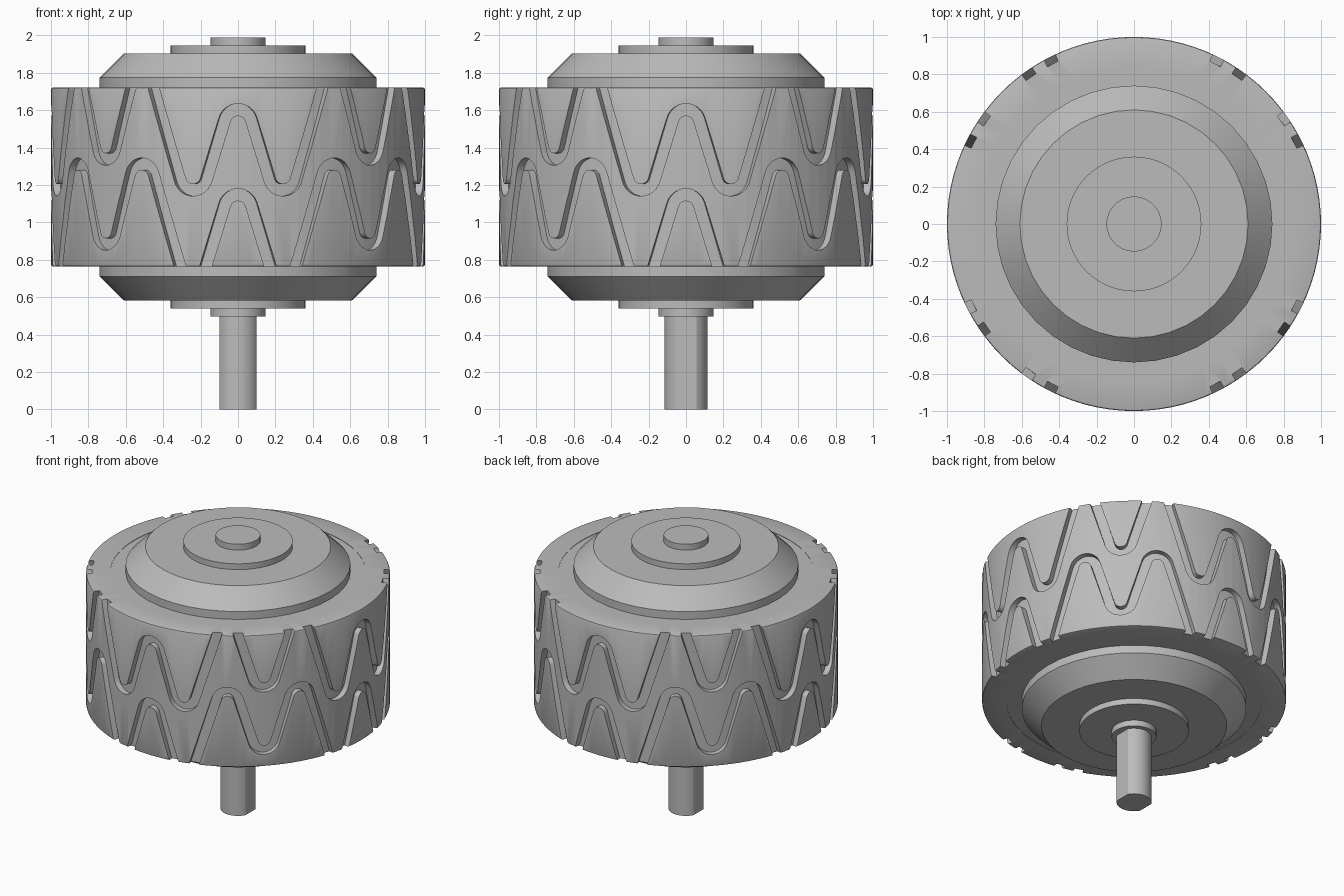
import bpy, bmesh, math
from mathutils import Vector

cube = bpy.data.objects.get("Cube")
if cube:
    bpy.data.objects.remove(cube, do_unlink=True)

MID = 1.243          # height of the wheel's middle plane
HALF = 0.478         # half width of the tread
TOP = MID + HALF

grey = bpy.data.materials.new("plain grey")
grey.use_nodes = True
grey.diffuse_color = (0.5, 0.5, 0.5, 1)
bsdf = next(n for n in grey.node_tree.nodes if n.type == 'BSDF_PRINCIPLED')
bsdf.inputs["Base Color"].default_value = grey.diffuse_color


def make_object(name, bm):
    bmesh.ops.recalc_face_normals(bm, faces=bm.faces)
    mesh = bpy.data.meshes.new(name)
    bm.to_mesh(mesh)
    bm.free()
    mesh.materials.append(grey)
    obj = bpy.data.objects.new(name, mesh)
    bpy.context.collection.objects.link(obj)
    return obj


def smooth(obj):
    bpy.ops.object.select_all(action='DESELECT')
    obj.select_set(True)
    bpy.context.view_layer.objects.active = obj
    bpy.ops.object.shade_smooth_by_angle(angle=math.radians(25))


def lathe(name, upper, sides, ring=False):
    """Spin an upper half profile of (radius, height over middle), mirrored below."""
    profile = upper + [(r, -h) for r, h in reversed(upper)]
    bm = bmesh.new()
    verts = [bm.verts.new((r, 0, MID + h)) for r, h in profile]
    edges = [bm.edges.new(p) for p in zip(verts, verts[1:])]
    if ring:
        edges.append(bm.edges.new((verts[-1], verts[0])))
    bmesh.ops.spin(bm, geom=verts + edges, axis=(0, 0, 1), cent=(0, 0, 0),
                   angle=math.tau, steps=sides)
    bmesh.ops.remove_doubles(bm, verts=bm.verts, dist=0.0001)
    return make_object(name, bm)


def rounded_path(points, radius):
    """Zigzag with filleted corners, resampled so it can wrap the cylinder."""
    pts = [Vector(p) for p in points]
    path = [pts[0]]
    for a, b, c in zip(pts, pts[1:], pts[2:]):
        u, v = (a - b).normalized(), (c - b).normalized()
        half = u.angle(v) / 2
        centre = b + (u + v).normalized() * radius / math.sin(half)
        start = b + u * radius / math.tan(half) - centre
        end = b + v * radius / math.tan(half) - centre
        sweep = start.angle_signed(end)
        for i in range(13):
            t = -sweep * i / 12
            path.append(centre + Vector((start.x * math.cos(t) - start.y * math.sin(t),
                                         start.x * math.sin(t) + start.y * math.cos(t))))
    path.append(pts[-1])
    fine = [path[0]]
    for a, b in zip(path, path[1:]):
        n = max(1, math.ceil((b - a).length / 0.05))
        fine += [a.lerp(b, i / n) for i in range(1, n + 1)]
    return fine


def add_groove(bm, path, angle, flip):
    """Wrap a path round the tread as a solid strip."""
    rings = []
    for i, p in enumerate(path):
        along = path[min(i + 1, len(path) - 1)] - path[max(i - 1, 0)]
        side = Vector((-along.y, along.x)).normalized() * 0.032
        ring = []
        for q, r in ((p + side, 0.96), (p - side, 0.96), (p - side, 1.04), (p + side, 1.04)):
            a = angle + q.x
            ring.append(bm.verts.new((r * math.cos(a), r * math.sin(a), MID + flip * q.y)))
        rings.append(ring)
    for r0, r1 in zip(rings, rings[1:]):
        for k in range(4):
            j = (k + 1) % 4
            bm.faces.new((r0[k], r0[j], r1[j], r1[k]))
    bm.faces.new(rings[0])
    bm.faces.new(rings[-1])


# Tyre with a small rounded shoulder
tyre = lathe("tyre", [(0.84, HALF), (0.99, HALF), (0.997, HALF - 0.003),
                      (1.0, HALF - 0.01)], 96, ring=True)

# Tread grooves: W shapes and V shapes from one edge, turned copies from the other
END, LOW, STEP = HALF + 0.06, -0.248, 0.244
w_path = rounded_path([(-2 * STEP, END), (-STEP, LOW), (0, END), (STEP, LOW), (2 * STEP, END)], 0.075)
v_path = rounded_path([(-0.193, END), (0, -0.083), (0.193, END)], 0.075)
bm = bmesh.new()
for quarter in range(4):
    front = quarter * math.pi / 2
    between = front + math.pi / 4
    add_groove(bm, w_path, front, 1)
    add_groove(bm, v_path, between, 1)
    add_groove(bm, w_path, between, -1)
    add_groove(bm, v_path, front, -1)
cutter = make_object("groove_cutter", bm)
cutter.hide_render = True

cut = tyre.modifiers.new("grooves", 'BOOLEAN')
cut.operation = 'DIFFERENCE'
cut.solver = 'EXACT'
cut.object = cutter
bpy.context.view_layer.objects.active = tyre
bpy.ops.object.modifier_apply(modifier=cut.name)
bpy.data.objects.remove(cutter, do_unlink=True)
smooth(tyre)

# Rim, hub and stepped washers
smooth(lathe("rim", [(0.7, HALF - 0.003), (0.84, HALF - 0.003)], 96, ring=True))
smooth(lathe("hub", [(0, 0.66), (0.61, 0.66), (0.74, 0.532)], 40))
smooth(lathe("washer", [(0, 0.702), (0.36, 0.702)], 64))
smooth(lathe("axle_collar", [(0, 0.745), (0.147, 0.745)], 48))

# Shaft with two flats facing the sides
bm = bmesh.new()
half_flat = math.acos(0.1 / 0.115)
outline = []
for turn in (0, math.pi):
    for i in range(17):
        a = turn + half_flat + (math.pi - 2 * half_flat) * i / 16
        outline.append(bm.verts.new((0.115 * math.cos(a), 0.115 * math.sin(a), 0)))
base = bm.faces.new(outline)
top = bmesh.ops.extrude_face_region(bm, geom=[base])
bmesh.ops.translate(bm, vec=(0, 0, 0.52),
                    verts=[g for g in top["geom"] if isinstance(g, bmesh.types.BMVert)])
if not any(f.normal.z < -0.9 and f.calc_center_median().z < 0.01 for f in bm.faces):
    bm.normal_update()
smooth(make_object("shaft", bm))
